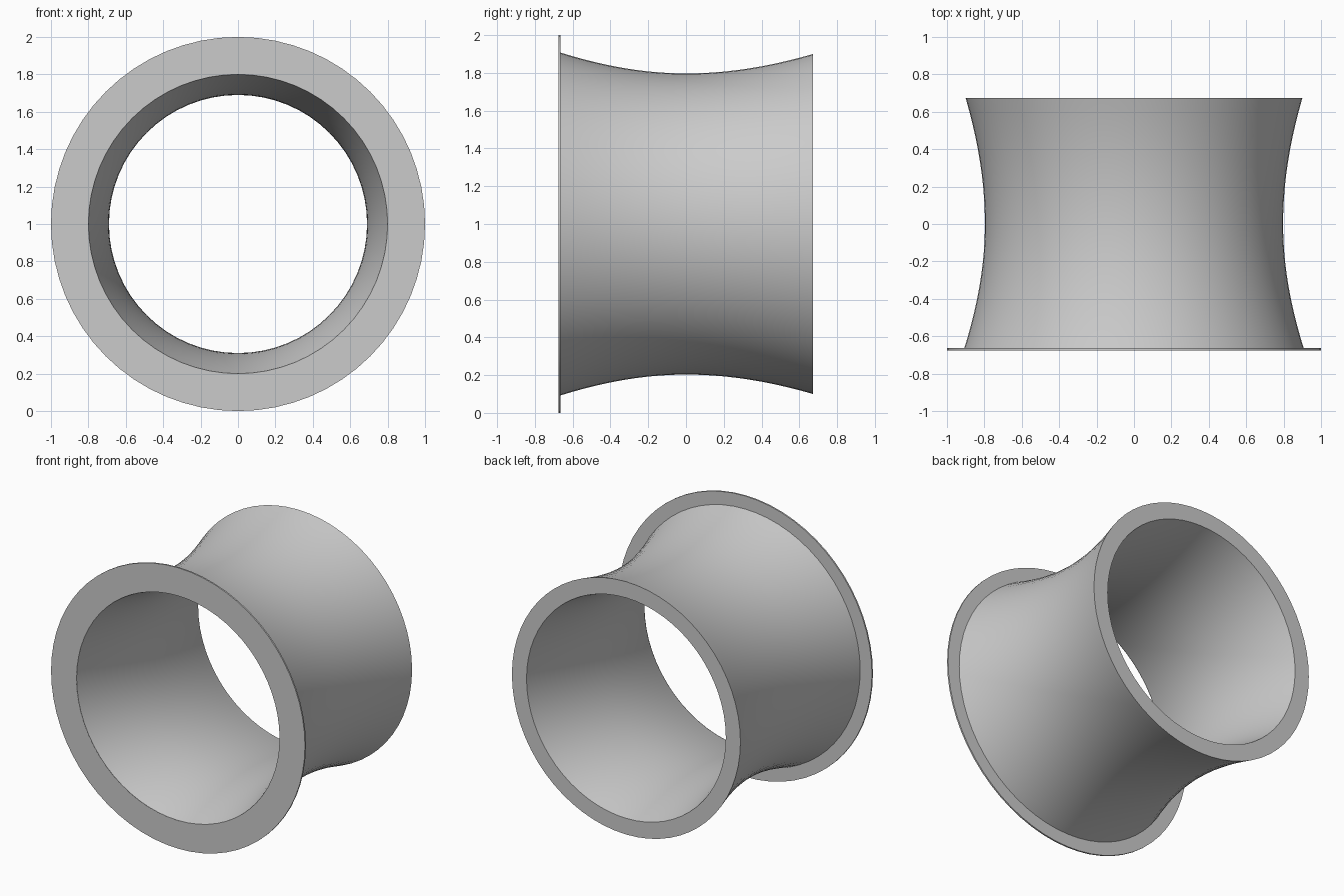
import bpy, bmesh, math

if "Cube" in bpy.data.objects:
    bpy.data.objects.remove(bpy.data.objects["Cube"])

SIDES = 64
HALF = 0.673      # half length of the tube along y

grey = bpy.data.materials.new("plain_grey")
grey.diffuse_color = (0.6, 0.6, 0.6, 1)
grey.use_nodes = True
grey.node_tree.nodes["Principled BSDF"].inputs["Base Color"].default_value = grey.diffuse_color


def lathe(name, profile):
    """Spin a closed (radius, y) profile about the y axis through z = 1."""
    bm = bmesh.new()
    rings = []
    for i in range(SIDES):
        a = 2 * math.pi * i / SIDES
        rings.append([bm.verts.new((r * math.sin(a), y, 1 + r * math.cos(a)))
                      for r, y in profile])
    n = len(profile)
    for i in range(SIDES):
        p, q = rings[i], rings[(i + 1) % SIDES]
        for j in range(n):
            k = (j + 1) % n
            bm.faces.new((p[j], p[k], q[k], q[j]))
    bmesh.ops.recalc_face_normals(bm, faces=bm.faces)
    mesh = bpy.data.meshes.new(name)
    bm.to_mesh(mesh)
    bm.free()
    mesh.materials.append(grey)
    obj = bpy.data.objects.new(name, mesh)
    bpy.context.collection.objects.link(obj)
    bpy.ops.object.select_all(action='DESELECT')
    obj.select_set(True)
    bpy.context.view_layer.objects.active = obj
    bpy.ops.object.shade_smooth_by_angle(angle=math.radians(30))


def waist(front, middle, back, steps=20):
    """Hyperbolic curve from the front radius through the waist to the back."""
    curve = []
    for i in range(steps + 1):
        t = -1 + 2 * i / steps
        end = front if t < 0 else back
        curve.append((math.sqrt(middle**2 + (end**2 - middle**2) * t * t), t * HALF))
    return curve


# waisted tube wall: outer curve forwards, inner curve back
lathe("waisted_tube", waist(0.91, 0.797, 0.90) + waist(0.80, 0.69, 0.785)[::-1])

# thin flat flange around the front opening
lathe("front_flange", [(0.80, -0.675), (1.0, -0.675), (1.0, -0.664), (0.805, -0.664)])
